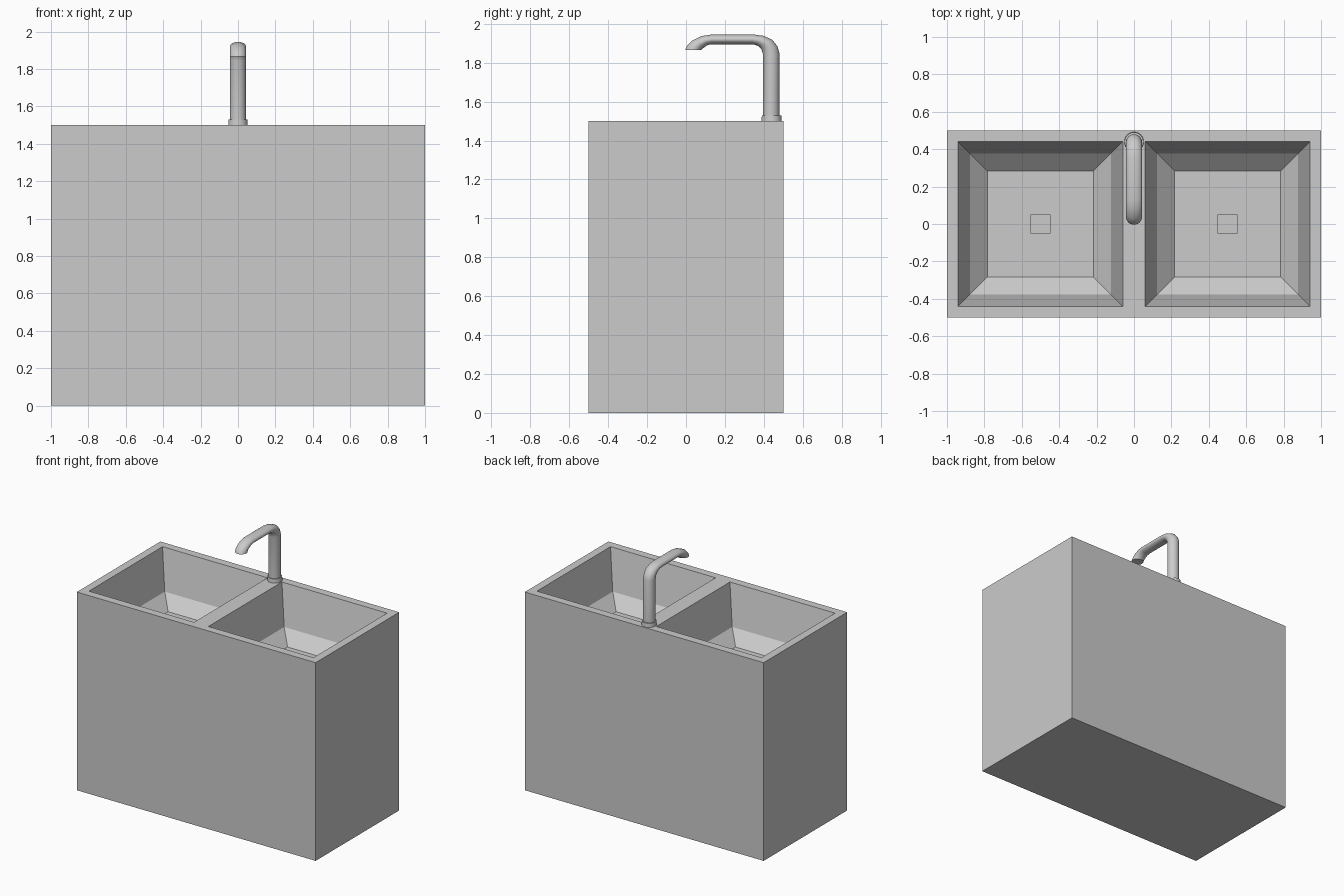
import bpy, bmesh
from math import cos, sin, pi
from mathutils import Vector

cube = bpy.data.objects.get("Cube")
if cube:
    bpy.data.objects.remove(cube, do_unlink=True)

# One plain grey for the whole model
grey = bpy.data.materials.new("light_grey")
grey.use_nodes = True
colour = (0.6, 0.6, 0.6, 1.0)
grey.diffuse_color = colour
grey.node_tree.nodes["Principled BSDF"].inputs["Base Color"].default_value = colour


def finish(bm, name, smooth=False):
    bmesh.ops.recalc_face_normals(bm, faces=bm.faces)
    mesh = bpy.data.meshes.new(name)
    bm.to_mesh(mesh)
    bm.free()
    mesh.materials.append(grey)
    obj = bpy.data.objects.new(name, mesh)
    bpy.context.collection.objects.link(obj)
    if smooth:
        bpy.ops.object.select_all(action="DESELECT")
        obj.select_set(True)
        bpy.context.view_layer.objects.active = obj
        bpy.ops.object.shade_smooth_by_angle()
    return obj


# Cabinet block with two sunken basins
TOP = 1.5
bm = bmesh.new()
bmesh.ops.create_cube(bm, size=1)
for v in bm.verts:
    v.co = Vector((v.co.x * 2, v.co.y, (v.co.z + 0.5) * TOP))
cuts = [(Vector((1, 0, 0)), d) for d in (-0.94, -0.06, 0.06, 0.94)]
cuts += [(Vector((0, 1, 0)), d) for d in (-0.44, 0.44)]
for axis, d in cuts:
    bmesh.ops.bisect_plane(bm, geom=bm.verts[:] + bm.edges[:] + bm.faces[:],
                           plane_co=axis * d, plane_no=axis)

# Each step is half-width and height: tapered wall, sloped edge, floor, drain
steps = [(0.378, 1.2), (0.283, 1.11), (0.05, 1.11), (0.05, 1.10)]
for cx in (-0.5, 0.5):
    face = next(f for f in bm.faces if f.normal.z > 0.9
                and (f.calc_center_median() - Vector((cx, 0, TOP))).length < 0.05)
    for half, z in steps:
        face = bmesh.ops.extrude_discrete_faces(bm, faces=[face])["faces"][0]
        for v in face.verts:
            v.co = Vector((cx + (half if v.co.x > cx else -half),
                           half if v.co.y > 0 else -half, z))
finish(bm, "sink_cabinet")

# Collar at the foot of the tap
bm = bmesh.new()
bmesh.ops.create_cone(bm, cap_ends=True, segments=32, radius1=0.052,
                      radius2=0.05, depth=0.03)
bmesh.ops.translate(bm, verts=bm.verts, vec=(0, 0.44, TOP + 0.015))
finish(bm, "tap_collar", smooth=True)

# Tap pipe: oval rings between an outer and an inner outline (y, z)
outline = [
    ((0.48, 1.52), (0.395, 1.52)),
    ((0.48, 1.85), (0.395, 1.845)),
    ((0.47, 1.885), (0.387, 1.87)),
    ((0.443, 1.918), (0.374, 1.884)),
    ((0.40, 1.938), (0.356, 1.892)),
    ((0.35, 1.945), (0.335, 1.895)),
    ((0.13, 1.945), (0.13, 1.895)),
    ((0.08, 1.937), (0.112, 1.891)),
    ((0.03, 1.913), (0.095, 1.88)),
    ((0.005, 1.887), (0.085, 1.872)),
    ((-0.004, 1.866), (0.08, 1.866)),
]
SIDES = 24
bm = bmesh.new()
rings = []
for outer, inner in outline:
    a, b = Vector((0, *outer)), Vector((0, *inner))
    mid, arm = (a + b) / 2, (a - b) / 2
    rings.append([bm.verts.new(mid + arm * cos(t) + Vector((0.043 * sin(t), 0, 0)))
                  for t in (2 * pi * i / SIDES for i in range(SIDES))])
for low, high in zip(rings, rings[1:]):
    for i in range(SIDES):
        j = (i + 1) % SIDES
        bm.faces.new((low[i], low[j], high[j], high[i]))
bm.faces.new(rings[0])
bm.faces.new(rings[-1])
finish(bm, "tap_spout", smooth=True)
